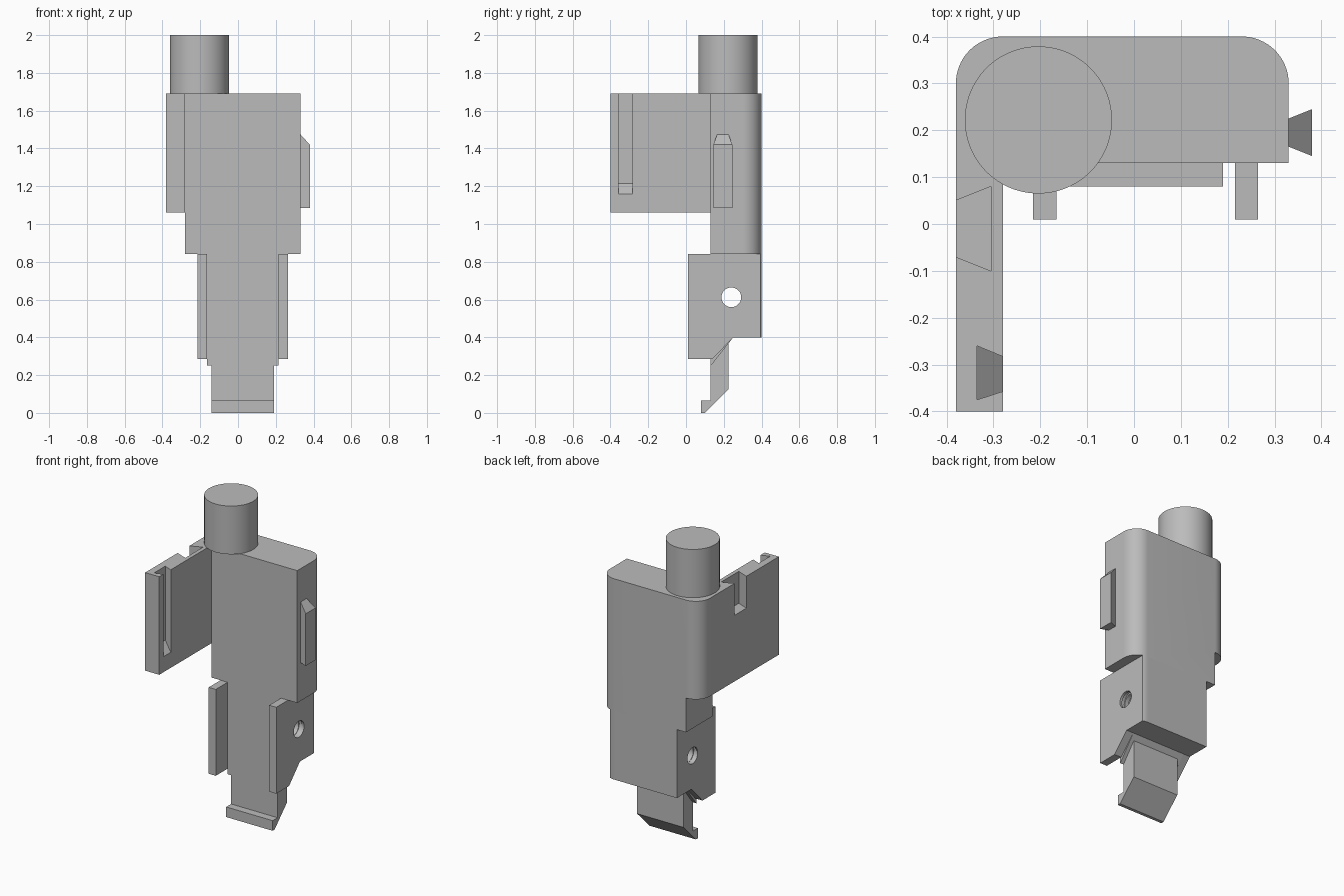
import bpy, bmesh, math

cube = bpy.data.objects.get("Cube")
if cube:
    bpy.data.objects.remove(cube, do_unlink=True)

grey = bpy.data.materials.new("plain grey")
grey.use_nodes = True
grey.diffuse_color = (0.5, 0.5, 0.5, 1)
grey.node_tree.nodes["Principled BSDF"].inputs["Base Color"].default_value = grey.diffuse_color


def loft(name, lower, upper):
    """Solid between two matching loops of 3D points."""
    bm = bmesh.new()
    a = [bm.verts.new(p) for p in lower]
    b = [bm.verts.new(p) for p in upper]
    bm.faces.new(a[::-1])
    bm.faces.new(b)
    for i in range(len(a)):
        j = (i + 1) % len(a)
        bm.faces.new((a[i], a[j], b[j], b[i]))
    bmesh.ops.recalc_face_normals(bm, faces=bm.faces)
    mesh = bpy.data.meshes.new(name)
    bm.to_mesh(mesh)
    bm.free()
    mesh.materials.append(grey)
    ob = bpy.data.objects.new(name, mesh)
    bpy.context.collection.objects.link(ob)
    return ob


def plan(name, pts, lo, hi):
    """Extrude an (x, y) outline upwards."""
    return loft(name, [(x, y, lo) for x, y in pts], [(x, y, hi) for x, y in pts])


def side(name, pts, lo, hi):
    """Extrude a (y, z) outline across x."""
    return loft(name, [(lo, y, z) for y, z in pts], [(hi, y, z) for y, z in pts])


def rect(x0, x1, y0, y1):
    return [(x0, y0), (x1, y0), (x1, y1), (x0, y1)]


def circle(cx, cy, r, n=64):
    return [(cx + r * math.cos(2 * math.pi * i / n),
             cy + r * math.sin(2 * math.pi * i / n)) for i in range(n)]


def arc(cx, cy, r, start, n=16):
    return [(cx + r * math.cos(start + math.pi / 2 * i / n),
             cy + r * math.sin(start + math.pi / 2 * i / n)) for i in range(n + 1)]


def combine(target, tool, operation):
    mod = target.modifiers.new(operation.lower(), "BOOLEAN")
    mod.operation, mod.object, mod.solver = operation, tool, "EXACT"
    bpy.context.view_layer.objects.active = target
    bpy.ops.object.modifier_apply(modifier=mod.name)
    bpy.data.objects.remove(tool, do_unlink=True)


# Upper housing: rounded back corners and a side plate in one outline
right_round = arc(0.23, 0.30, 0.10, 0)
left_round = arc(-0.28, 0.30, 0.10, math.pi / 2)
housing = plan("housing", [(-0.28, -0.40), (-0.28, 0.13), (0.33, 0.13)]
               + right_round + left_round + [(-0.38, -0.40)], 1.06, 1.69)

# Dovetail groove with a sloping floor on the plate's inner face
mouth, root = (-0.357, -0.283), (-0.375, -0.26)
groove = loft("groove_cutter",
              [(-0.27, mouth[0] + 0.003, 1.15), (-0.27, mouth[1] - 0.004, 1.15),
               (-0.335, root[1], 1.215), (-0.335, root[0], 1.215)],
              [(-0.27, mouth[0] + 0.003, 1.8), (-0.27, mouth[1] - 0.004, 1.8),
               (-0.335, root[1], 1.8), (-0.335, root[0], 1.8)])
combine(housing, groove, "DIFFERENCE")

# Short dovetail notch on the plate's outer face
notch = plan("notch_cutter", [(-0.39, 0.046), (-0.305, 0.08), (-0.305, -0.10), (-0.39, -0.066)],
             1.485, 1.8)
combine(housing, notch, "DIFFERENCE")

# Narrower housing section below the plate
waist = plan("waist", [(-0.28, 0.13), (0.33, 0.13)] + right_round + [(-0.28, 0.40)], 0.84, 1.06)
combine(housing, waist, "UNION")

# Lower block: a core between two forward-reaching cheeks
lower = side("lower_block", [(0.13, 0.25), (0.14, 0.26), (0.25, 0.40), (0.40, 0.40),
                             (0.40, 0.84), (0.13, 0.84)], -0.165, 0.215)
cheek = [(0.01, 0.285), (0.14, 0.285), (0.25, 0.40), (0.40, 0.40), (0.40, 0.84), (0.01, 0.84)]
for x in (-0.215, 0.215):
    combine(lower, side("cheek", cheek, x, x + 0.05), "UNION")
envelope = plan("envelope_cutter", [(-0.5, -0.1), (0.33, -0.1)] + right_round + [(-0.5, 0.40)], 0.1, 0.9)
combine(lower, envelope, "INTERSECT")

# Cross hole with ring grooves
combine(lower, side("hole_cutter", circle(0.24, 0.612, 0.052, 48), -0.4, 0.4), "DIFFERENCE")
for i in range(10):
    x = -0.205 + i * 0.048
    combine(lower, side("ring_cutter", circle(0.24, 0.616, 0.058, 48), x, x + 0.022), "DIFFERENCE")

# Latch tongue with a hooked tip
tongue = side("latch_tongue", [(0.13, 0.45), (0.13, 0.065), (0.08, 0.065), (0.08, 0),
                               (0.10, 0), (0.225, 0.125), (0.225, 0.45)], -0.14, 0.19)

# Dovetail rail on the left side, with a sloping top
rail_plan = [(0.33, 0.165), (0.38, 0.145), (0.38, 0.245), (0.33, 0.225)]
rail = loft("side_rail", [(x, y, 1.085) for x, y in rail_plan],
            [(x, y, 1.475 if x < 0.35 else 1.42) for x, y in rail_plan])

# Round post on top
post = plan("top_post", circle(-0.204, 0.222, 0.157, 96), 1.69, 2.0)

bpy.ops.object.select_all(action="DESELECT")
for ob in (housing, lower, tongue, rail, post):
    ob.select_set(True)
bpy.context.view_layer.objects.active = housing
bpy.ops.object.shade_smooth_by_angle(angle=math.radians(30))
